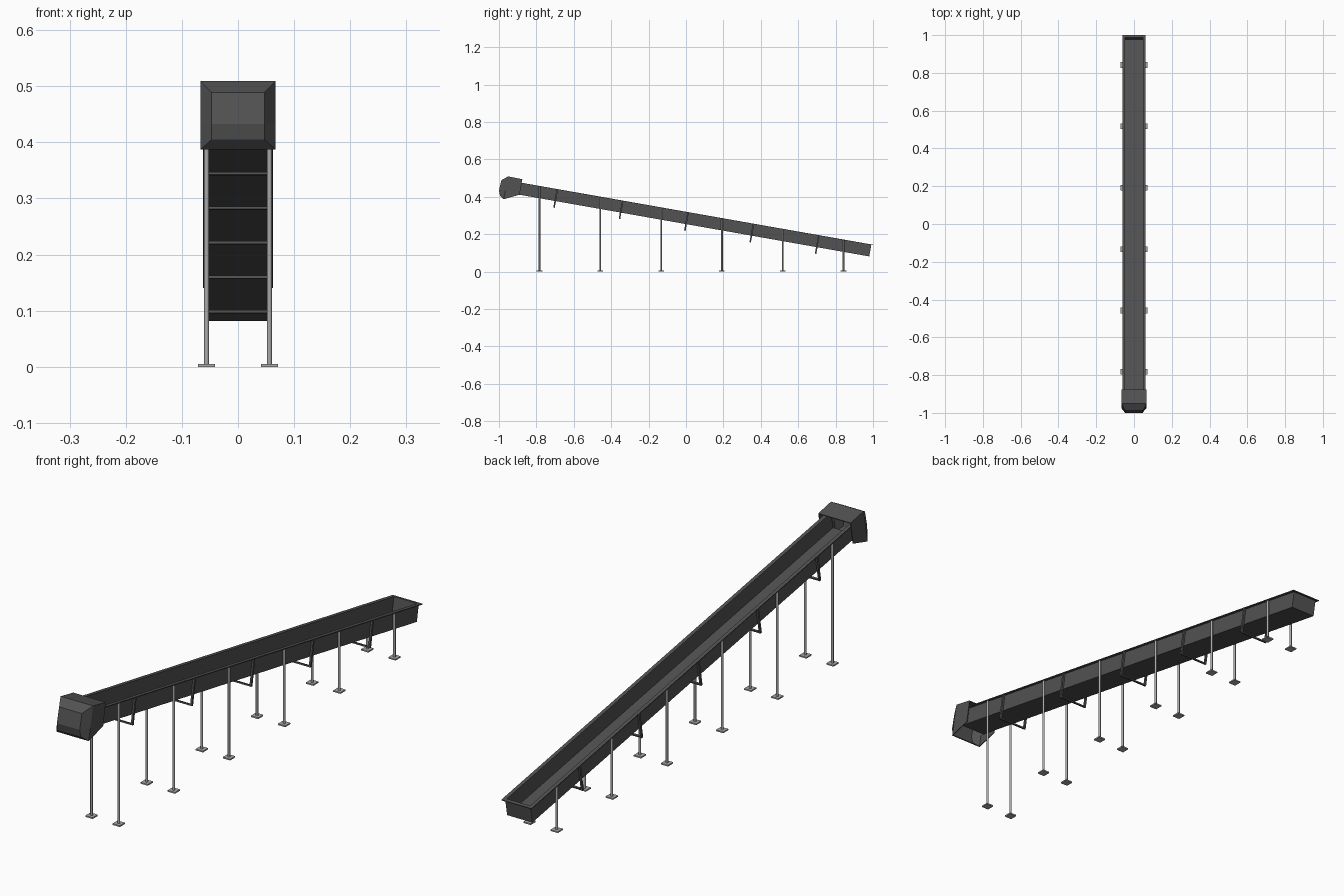
import bpy, bmesh, math
from mathutils import Matrix, Vector

if "Cube" in bpy.data.objects:
    bpy.data.objects.remove(bpy.data.objects["Cube"])


def material(name, rgb):
    m = bpy.data.materials.new(name)
    m.use_nodes = True
    m.diffuse_color = (*rgb, 1)
    m.node_tree.nodes["Principled BSDF"].inputs["Base Color"].default_value = (*rgb, 1)
    return m


DARK = material("dark steel", (0.085, 0.085, 0.085))
LIGHT = material("galvanised grey", (0.4, 0.4, 0.4))

# Sloping frame: local z = 0 is the underside of the trough
ANGLE = math.radians(10)
BASE = 0.254
SLOPE = Matrix.Translation((0, 0, BASE)) @ Matrix.Rotation(-ANGLE, 4, 'X')
START, END, DEPTH, HALF, RIM = -0.95, 0.995, 0.064, 0.052, 0.062


def finish(name, bm, mat, matrix=Matrix()):
    bmesh.ops.recalc_face_normals(bm, faces=bm.faces)
    mesh = bpy.data.meshes.new(name)
    bm.to_mesh(mesh)
    bm.free()
    mesh.materials.append(mat)
    obj = bpy.data.objects.new(name, mesh)
    obj.matrix_world = matrix
    bpy.context.collection.objects.link(obj)
    return obj


def add_box(bm, lo, hi):
    lo, hi = Vector(lo), Vector(hi)
    place = Matrix.Translation((lo + hi) / 2) @ Matrix.Diagonal((*(hi - lo), 1))
    return bmesh.ops.create_cube(bm, size=1, matrix=place)["verts"]


def thicken(obj, amount):
    mod = obj.modifiers.new("wall thickness", 'SOLIDIFY')
    mod.thickness = amount
    mod.offset = -1
    mod.use_even_offset = True


# Trough: a box with its top and upper end open
bm = bmesh.new()
add_box(bm, (-HALF, START, 0), (HALF, END, DEPTH))
bm.normal_update()
opened = [f for f in bm.faces if f.normal.z > 0.9 or f.normal.y < -0.9]
bmesh.ops.delete(bm, geom=opened, context='FACES')
thicken(finish("trough", bm, DARK, SLOPE), 0.004)

# Rim flange along both sides and the lower end
bm = bmesh.new()
inner = HALF - 0.004
for s in (-1, 1):
    xs = sorted((s * inner, s * RIM))
    add_box(bm, (xs[0], START, DEPTH - 0.002), (xs[1], END + 0.009, DEPTH + 0.001))
add_box(bm, (-inner, END - 0.004, DEPTH - 0.002), (inner, END + 0.009, DEPTH + 0.001))
finish("trough_rim", bm, DARK, SLOPE)

# U-shaped hangers passing beneath the trough
for i in range(5):
    y = (i - 2) * 0.355
    bm = bmesh.new()
    for s in (-1, 1):
        xs = sorted((s * 0.054, s * 0.061))
        add_box(bm, (xs[0], y - 0.004, -0.036), (xs[1], y + 0.004, DEPTH - 0.002))
    add_box(bm, (-0.054, y - 0.004, -0.036), (0.054, y + 0.004, -0.031))
    finish(f"hanger_{i + 1}", bm, DARK, SLOPE)

# Discharge hood: rings of top, middle and bottom points, open at back and below
back_top, back_bottom = Vector((-0.875, 0.494)), Vector((-0.89, 0.411))
front_top, front_bottom = Vector((-0.95, 0.509)), Vector((-0.975, 0.387))
profiles = [
    (0.067, [back_top, back_top.lerp(back_bottom, 0.62), back_bottom]),
    (0.067, [front_top, front_top.lerp(front_bottom, 0.62), front_bottom]),
    (0.047, [Vector((-0.987, 0.489)), Vector((-1, 0.433)), Vector((-0.994, 0.405))]),
]
bm = bmesh.new()
rings = []
for w, pts in profiles:
    rings.append([bm.verts.new((w, *p)) for p in pts]
                 + [bm.verts.new((-w, *p)) for p in reversed(pts)])
for r, (a, b) in enumerate(zip(rings, rings[1:])):
    for i in range(6):
        j = (i + 1) % 6
        if r == 0 and i == 2:
            continue  # spout opening
        bm.faces.new((a[i], a[j], b[j], b[i]))
nose = rings[-1]
bm.faces.new((nose[0], nose[1], nose[4], nose[5]))
bm.faces.new((nose[1], nose[2], nose[3], nose[4]))
thicken(finish("discharge_hood", bm, DARK), 0.003)

# Support legs, each with a square foot plate
for i in range(6):
    y = -0.783 + i * 0.325
    top = BASE + (DEPTH - 0.003) / math.cos(ANGLE) - y * math.tan(ANGLE)
    for side, s in (("left", 1), ("right", -1)):
        x = s * 0.056
        bm = bmesh.new()
        bmesh.ops.create_cone(bm, cap_ends=True, segments=12, radius1=0.0045,
                              radius2=0.0045, depth=top,
                              matrix=Matrix.Translation((x, y, top / 2)))
        leg = finish(f"{side}_leg_{i + 1}", bm, LIGHT)
        for p in leg.data.polygons:
            p.use_smooth = abs(p.normal.z) < 0.5
        bm = bmesh.new()
        add_box(bm, (x - 0.015, y - 0.015, 0), (x + 0.015, y + 0.015, 0.005))
        finish(f"{side}_foot_{i + 1}", bm, LIGHT)
